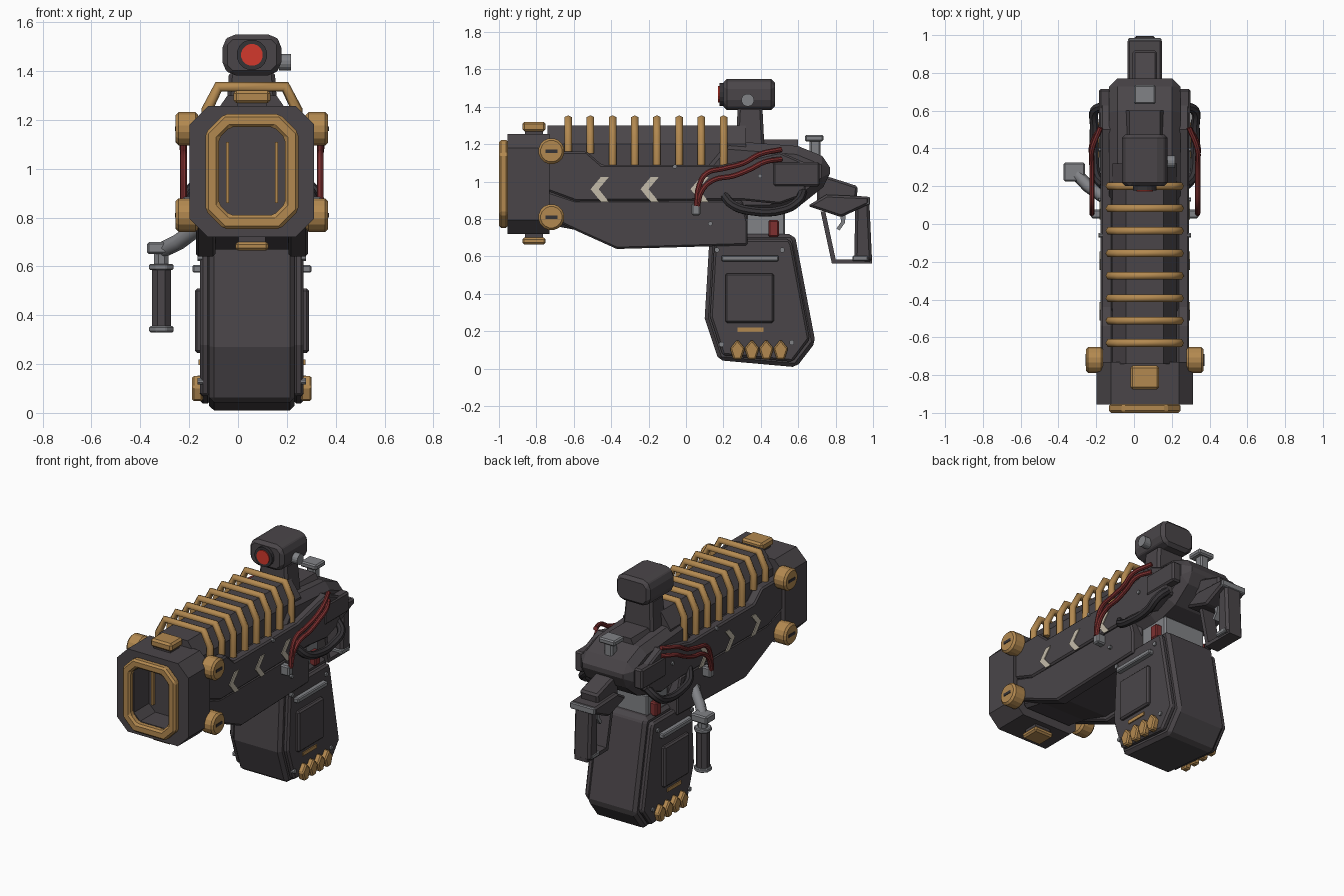
import bpy, bmesh, math
from mathutils import Vector

if "Cube" in bpy.data.objects:
    bpy.data.objects.remove(bpy.data.objects["Cube"])

CX = 0.057  # centre line of the body; the side handle shifts it off zero


def material(name, r, g, b):
    m = bpy.data.materials.new(name)
    m.use_nodes = True
    m.diffuse_color = (r, g, b, 1)
    m.node_tree.nodes["Principled BSDF"].inputs["Base Color"].default_value = (r, g, b, 1)
    return m


DARK = material("dark metal", .068, .060, .066)
BLACK = material("black rubber", .036, .033, .037)
GOLD = material("gold", .45, .25, .08)
RED = material("red cable", .21, .03, .03)
LENS = material("lens red", .65, .04, .025)
GREY = material("grey steel", .22, .225, .24)
BEIGE = material("beige paint", .55, .50, .40)


def finish(name, bm, mat, bevel=0):
    bmesh.ops.recalc_face_normals(bm, faces=bm.faces)
    me = bpy.data.meshes.new(name)
    bm.to_mesh(me)
    bm.free()
    me.materials.append(mat)
    ob = bpy.data.objects.new(name, me)
    bpy.context.collection.objects.link(ob)
    if bevel:
        mod = ob.modifiers.new("bevel", "BEVEL")
        mod.width, mod.segments = bevel, 1
        mod.limit_method, mod.angle_limit = "ANGLE", math.radians(40)
    return ob


def place(axis, u, v, w):
    """Turn profile coordinates u, v and depth w along the axis into a point."""
    p = {"x": (w, u, v), "y": (u, w, v), "z": (u, v, w)}[axis]
    return Vector((p[0] + CX, p[1], p[2]))


def prism(name, pts, axis, lo, hi, mat, bevel=0, shrink=1):
    """Extrude a profile along an axis; shrink scales the far end about its middle."""
    bm = bmesh.new()
    cu = sum(p[0] for p in pts) / len(pts)
    cv = sum(p[1] for p in pts) / len(pts)
    a = [bm.verts.new(place(axis, u, v, lo)) for u, v in pts]
    b = [bm.verts.new(place(axis, cu + (u - cu) * shrink, cv + (v - cv) * shrink, hi)) for u, v in pts]
    bm.faces.new(a)
    bm.faces.new(b)
    for i in range(len(pts)):
        j = (i + 1) % len(pts)
        bm.faces.new((a[i], a[j], b[j], b[i]))
    return finish(name, bm, mat, bevel)


def box(name, x, y, z, mat, bevel=0):
    return prism(name, [(x[0], y[0]), (x[1], y[0]), (x[1], y[1]), (x[0], y[1])], "z", z[0], z[1], mat, bevel)


def disc(name, axis, u, v, r, lo, hi, mat, sides=16, bevel=0):
    t = [2 * math.pi * (i + .5) / sides for i in range(sides)]
    return prism(name, [(u + r * math.cos(k), v + r * math.sin(k)) for k in t], axis, lo, hi, mat, bevel)


def octagon(hw, hz, c, z):
    return [(hw, z + hz - c), (hw - c, z + hz), (c - hw, z + hz), (-hw, z + hz - c),
            (-hw, z - hz + c), (c - hw, z - hz), (hw - c, z - hz), (hw, z - hz + c)]


def ring(name, outer, inner, lo, hi, mat, bevel=0):
    bm = bmesh.new()
    loops = [[bm.verts.new(place("y", u, v, w)) for u, v in p]
             for p, w in ((outer, lo), (outer, hi), (inner, hi), (inner, lo))]
    for k in range(4):
        a, b = loops[k], loops[(k + 1) % 4]
        for i in range(len(a)):
            j = (i + 1) % len(a)
            bm.faces.new((a[i], a[j], b[j], b[i]))
    return finish(name, bm, mat, bevel)


def tube(name, pts, r, mat, res=1, smooth=False):
    cu = bpy.data.curves.new(name, "CURVE")
    cu.dimensions, cu.bevel_depth, cu.bevel_resolution = "3D", r, res
    cu.use_fill_caps = True
    cu.resolution_u = 4
    sp = cu.splines.new("BEZIER" if smooth else "POLY")
    store = sp.bezier_points if smooth else sp.points
    store.add(len(pts) - 1)
    for p, (x, y, z) in zip(store, pts):
        if smooth:
            p.co = (x + CX, y, z)
            p.handle_left_type = p.handle_right_type = "AUTO"
        else:
            p.co = (x + CX, y, z, 1)
    cu.materials.append(mat)
    ob = bpy.data.objects.new(name, cu)
    bpy.context.collection.objects.link(ob)
    bpy.ops.object.select_all(action="DESELECT")
    ob.select_set(True)
    bpy.context.view_layer.objects.active = ob
    bpy.ops.object.convert(target="MESH")
    if smooth:
        bpy.ops.object.shade_smooth_by_angle()


# Muzzle: hollow block, gold frame, recessed back and guide bars
hole = octagon(.135, .18, .045, .99)
ring("muzzle_block", octagon(.255, .268, .075, .988), hole, -.955, -.73, DARK)
ring("muzzle_frame", octagon(.19, .235, .075, .988), hole, -1, -.95, GOLD, .012)
prism("muzzle_back", hole, "y", -.8, -.73, DARK)
for s in (-1, 1):
    box("muzzle_bar", (s * .1 - .006, s * .1 + .006), (-.82, -.8), (.86, 1.11), GOLD)
box("top_lug", (-.076, .076), (-.875, -.75), (1.268, 1.32), GOLD, .012)
box("top_lug_base", (-.06, .06), (-.86, -.765), (1.25, 1.27), DARK)
box("bottom_lug", (-.068, .068), (-.875, -.75), (.665, .7), GOLD, .01)
box("bottom_lug_base", (-.055, .055), (-.86, -.765), (.695, .725), DARK)

# Barrel core, belly and cooling ribs
prism("barrel_core", [(-.17, .8), (-.17, 1.2), (-.1, 1.3), (.1, 1.3), (.17, 1.2), (.17, .8)], "y", -.74, .32, DARK)
prism("belly", [(-.74, 1.1), (-.74, .77), (-.58, .74), (-.37, .67), (.33, .69), (.33, 1.1)], "x", -.18, .18, DARK, .02)
for i in range(8):
    y = -.63 + .1187 * i
    low = 1.15 if i < 2 else 1.08
    tube("cooling_rib", [(-.185, y, low), (-.185, y, 1.24), (-.137, y, 1.335), (.137, y, 1.335),
                         (.185, y, 1.24), (.185, y, low)], .023, GOLD)

# Receiver
prism("receiver", [(.2, 1.22), (.6, 1.19), (.77, 1.12), (.77, 1.0), (.62, .88), (.45, .83), (.1, .83), (.1, 1.1)],
      "x", -.19, .19, DARK, .045)
prism("receiver_ridge", [(-.12, 1.15), (-.08, 1.225), (.08, 1.225), (.12, 1.15)], "y", .2, .6, DARK)
prism("rear_post_stem", octagon(.03, .03, .01, .69), "z", 1.12, 1.22, GREY)
box("rear_post_cap", (-.058, .058), (.635, .735), (1.215, 1.25), GREY, .008)

# Sight with lens and knob
prism("sight_neck", [(-.11, .265), (.11, .265), (.11, .42), (-.11, .42)], "z", 1.17, 1.4, DARK, .015, .85)
prism("sight_body", octagon(.121, .084, .035, 1.466), "y", .2, .475, DARK, .02)
disc("lens_ring", "y", 0, 1.466, .063, .178, .22, BLACK)
disc("lens", "y", 0, 1.466, .045, .172, .19, LENS)
disc("sight_knob", "x", .33, 1.436, .034, .11, .16, GREY)

# Magazine with coupling
mag = [(.125, .69), (.15, .72), (.57, .72), (.587, .69), (.692, .14), (.59, .008), (.175, .045), (.1, .27)]
prism("magazine", mag, "x", -.175, .175, DARK, .02)
box("magazine_coupling", (-.15, .15), (.31, .53), (.68, .85), GREY, .01)

# Rear grip, guard and trigger
prism("grip_mount", [(.7, 1.04), (.78, 1.02), (.92, .975), (.91, .9), (.7, .88)], "x", -.065, .065, DARK, .012)
prism("grip_bridge", [(.65, .87), (.75, .93), (.98, .92), (.98, .88), (.83, .81)], "x", -.092, .092, DARK, .012)
prism("grip", [(.905, .9), (.98, .9), (.995, .57), (.9, .58)], "x", -.06, .06, DARK, .015)
box("grip_back_cap", (-.088, .088), (.95, .985), (.875, .918), GREY, .006)
box("grip_foot", (-.064, .064), (.89, .975), (.575, .605), GREY, .006)
prism("trigger_guard", [(.72, .84), (.745, .84), (.8, .585), (.995, .585), (.995, .562), (.78, .562)],
      "x", -.045, .045, DARK)
prism("trigger", [(.82, .84), (.855, .84), (.85, .78), (.82, .738), (.805, .75), (.83, .785)], "x", -.018, .018, GREY)

# Parts repeated on both sides
cables = [[(.51, 1.172), (.39, 1.145), (.31, 1.1), (.2, 1.07), (.11, 1.045), (.07, .98), (.055, .87)],
          [(.51, 1.12), (.42, 1.105), (.34, 1.065), (.25, 1.03), (.15, 1.01), (.09, .96), (.06, .87)]]
plate = [(.385 + (y - .385) * .9, .37 + (z - .37) * .92) for y, z in mag]
for s in (-1, 1):
    def side(name, pts, lo, hi, mat, bevel=0):
        return prism(name, pts, "x", s * lo, s * hi, mat, bevel)

    def rect(name, y, z, lo, hi, mat, bevel=0):
        return side(name, [(y[0], z[0]), (y[1], z[0]), (y[1], z[1]), (y[0], z[1])], lo, hi, mat, bevel)

    side("upper_side_plate", [(-.74, 1.16), (-.53, 1.16), (-.45, 1.09), (.2, 1.09), (.5, 1.16), (.64, 1.1), (.64, .93),
                              (.5, .88), (.3, .9), (-.59, .895), (-.74, .95)], .17, .235, DARK, .01)
    side("lower_side_plate", [(-.74, .95), (-.59, .9), (.3, .9), (.33, .79), (.33, .66), (-.37, .64), (-.57, .73),
                              (-.74, .81)], .15, .229, DARK, .01)
    rect("receiver_panel", (.465, .715), (.975, 1.105), .18, .242, DARK, .01)
    for z in (1.163, .81):
        disc("gold_knob", "x", -.72, z, .07, s * .22, s * .312, GOLD, 16, .012)
        rect("knob_slot", (-.752, -.688), (z - .009, z + .009), .31, .315, BLACK)
    for k in range(3):
        y = -.51 + .267 * k
        side("chevron", [(y, .96), (y + .055, 1.025), (y + .098, 1.025), (y + .043, .96), (y + .098, .892),
                         (y + .055, .892)], .234, .24, BEIGE)
    for path in cables:
        n = len(path) - 1
        tube("red_cable", [(s * (.235 + .045 * min(1, i * (n + .6 - i) / 3)), y, z) for i, (y, z) in enumerate(path)],
             .014, RED, 2, True)
    rect("cable_clamp", (.03, .077), (.82, .885), .22, .285, GREY, .008)
    tube("carry_bar", [(s * x, y, z) for x, y, z in ((.22, .205, .925), (.255, .25, .875), (.267, .34, .845),
                       (.267, .52, .85), (.265, .6, .895), (.21, .625, .95))], .025, BLACK, 2, True)
    for y, z in ((-.06, 1.08), (.395, 1.03), (.13, .775)):
        disc("plate_bolt", "x", y, z, .012, s * .225, s * .245, GREY, 8)
    side("magazine_plate", plate, .17, .212, DARK, .012)
    rect("magazine_panel", (.21, .47), (.245, .51), .2, .234, DARK, .01)
    rect("magazine_bar", (.19, .495), (.574, .606), .2, .243, GREY, .006)
    rect("magazine_strip", (.275, .415), (.197, .219), .211, .219, GOLD)
    rect("red_latch", (.44, .497), (.705, .795), .12, .19, RED, .008)
    for y, z in ((.165, .635), (.515, .635), (.19, .13), (.565, .14)):
        disc("magazine_screw", "x", y, z, .014, s * .2, s * .222, GREY, 8)
    for k in range(4):
        y = .275 + .077 * k
        side("gold_shell", [(y - .04, .108), (y, .157), (y + .04, .108), (y + .02, .048), (y - .02, .048)],
             .2, .245, GOLD, .008)

# Folding side handle
hx, hy = -.314 - CX, .275
tube("handle_arm", [(-.2, .13, .775), (-.3, .2, .7), (hx, hy, .665)], .034, GREY)
box("handle_bracket", (hx - .058, hx + .055), (hy - .05, hy + .05), (.65, .7), GREY, .008)
disc("handle_stem", "z", hx, hy, .032, .59, .66, GREY, 8)
for z in (.585, .33):
    disc("handle_collar", "z", hx, hy, .054, z, z + .025, GREY, 8, .005)
disc("handle_grip", "z", hx, hy, .042, .35, .59, DARK, 8)
